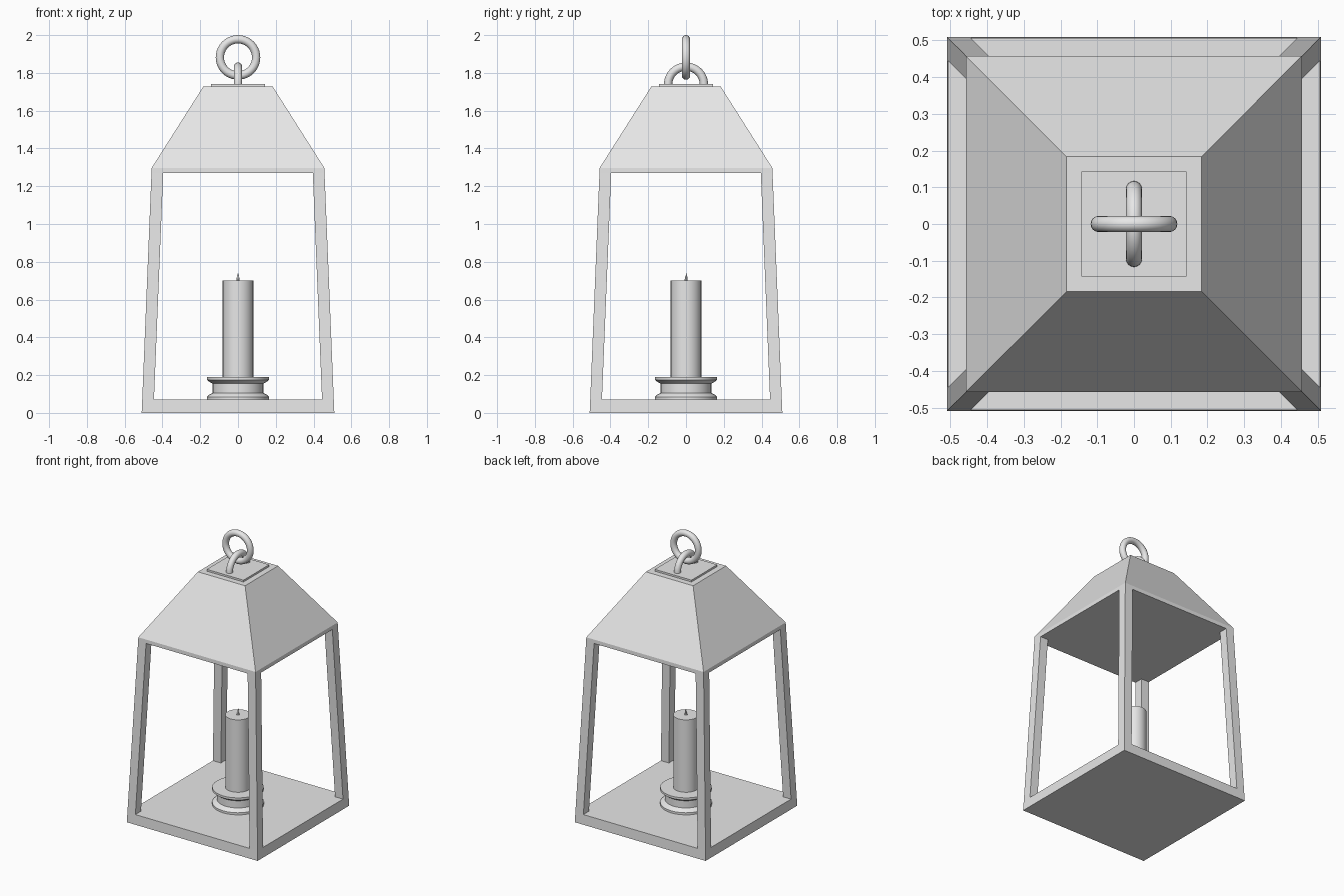
import bpy, bmesh
from math import pi, sin, cos
from mathutils import Vector

cube = bpy.data.objects.get("Cube")
if cube:
    bpy.data.objects.remove(cube, do_unlink=True)

grey = bpy.data.materials.new("plain_grey")
grey.use_nodes = True
grey.diffuse_color = (0.8, 0.8, 0.8, 1)
grey.node_tree.nodes["Principled BSDF"].inputs["Base Color"].default_value = grey.diffuse_color


def loft(name, rings, smooth=False, closed=False):
    """Skin a list of equal-length point rings; cap the ends unless closed."""
    bm = bmesh.new()
    loops = [[bm.verts.new(p) for p in ring] for ring in rings]
    n = len(loops[0])
    pairs = list(zip(loops, loops[1:]))
    if closed:
        pairs.append((loops[-1], loops[0]))
    else:
        bm.faces.new(loops[0])
        bm.faces.new(loops[-1])
    for a, b in pairs:
        for i in range(n):
            j = (i + 1) % n
            bm.faces.new((a[i], a[j], b[j], b[i]))
    bmesh.ops.recalc_face_normals(bm, faces=bm.faces)
    mesh = bpy.data.meshes.new(name)
    bm.to_mesh(mesh)
    bm.free()
    mesh.materials.append(grey)
    obj = bpy.data.objects.new(name, mesh)
    bpy.context.collection.objects.link(obj)
    if smooth:
        bpy.ops.object.select_all(action='DESELECT')
        obj.select_set(True)
        bpy.context.view_layer.objects.active = obj
        bpy.ops.object.shade_smooth_by_angle(angle=pi / 6)
    return obj


def square(half, z, cx=0, cy=0):
    return [(cx + sx * half, cy + sy * half, z)
            for sx, sy in ((-1, -1), (1, -1), (1, 1), (-1, 1))]


def circle(radius, z, cy=0, n=32):
    return [(radius * cos(2 * pi * i / n), cy + radius * sin(2 * pi * i / n), z)
            for i in range(n)]


def ring(name, major, minor, centre, side, sweep=2 * pi, steps=40):
    """Round bar bent about a centre in the upright plane holding `side`."""
    side, up = Vector(side), Vector((0, 0, 1))
    normal = side.cross(up)
    full = sweep > 6
    sections = []
    for i in range(steps if full else steps + 1):
        a = sweep * i / steps
        out = side * cos(a) + up * sin(a)
        sections.append([Vector(centre) + out * (major + minor * cos(2 * pi * k / 16))
                         + normal * minor * sin(2 * pi * k / 16) for k in range(16)])
    return loft(name, sections, True, full)


# Base and roof share the inward lean of the posts
loft("base", [square(0.51, 0), square(0.507, 0.07)])
loft("roof", [square(0.458, 1.27), square(0.457, 1.297), square(0.184, 1.727)])
loft("roof_plate", [square(0.143, 1.725), square(0.143, 1.74)])

# Four leaning corner posts
POST = 0.031
low, high = 0.507 - POST, 0.458 - POST
for front, sy in (("front", -1), ("back", 1)):
    for hand, sx in (("left", 1), ("right", -1)):
        loft(f"{front}_{hand}_post", [square(POST, 0.07, sx * low, sy * low),
                                      square(POST, 1.27, sx * high, sy * high)])

# Hanging loop and ring
ring("hanging_loop", 0.095, 0.022, (0, 0, 1.738), (0, 1, 0), pi, 24)
ring("hanging_ring", 0.096, 0.022, (0, 0, 1.882), (1, 0, 0))

# Candle holder with two flanges, candle and wick
holder = [(0.165, 0.07), (0.165, 0.085), (0.155, 0.095), (0.135, 0.105),
          (0.135, 0.155), (0.155, 0.167), (0.165, 0.175), (0.165, 0.19)]
loft("candle_holder", [circle(r, z) for r, z in holder], True)
loft("candle", [circle(0.081, 0.19), circle(0.081, 0.7)], True)
loft("wick", [circle(0.009, 0.7, 0, 10), circle(0.006, 0.72, 0.001, 10),
              circle(0.001, 0.74, 0.005, 10)], True)
